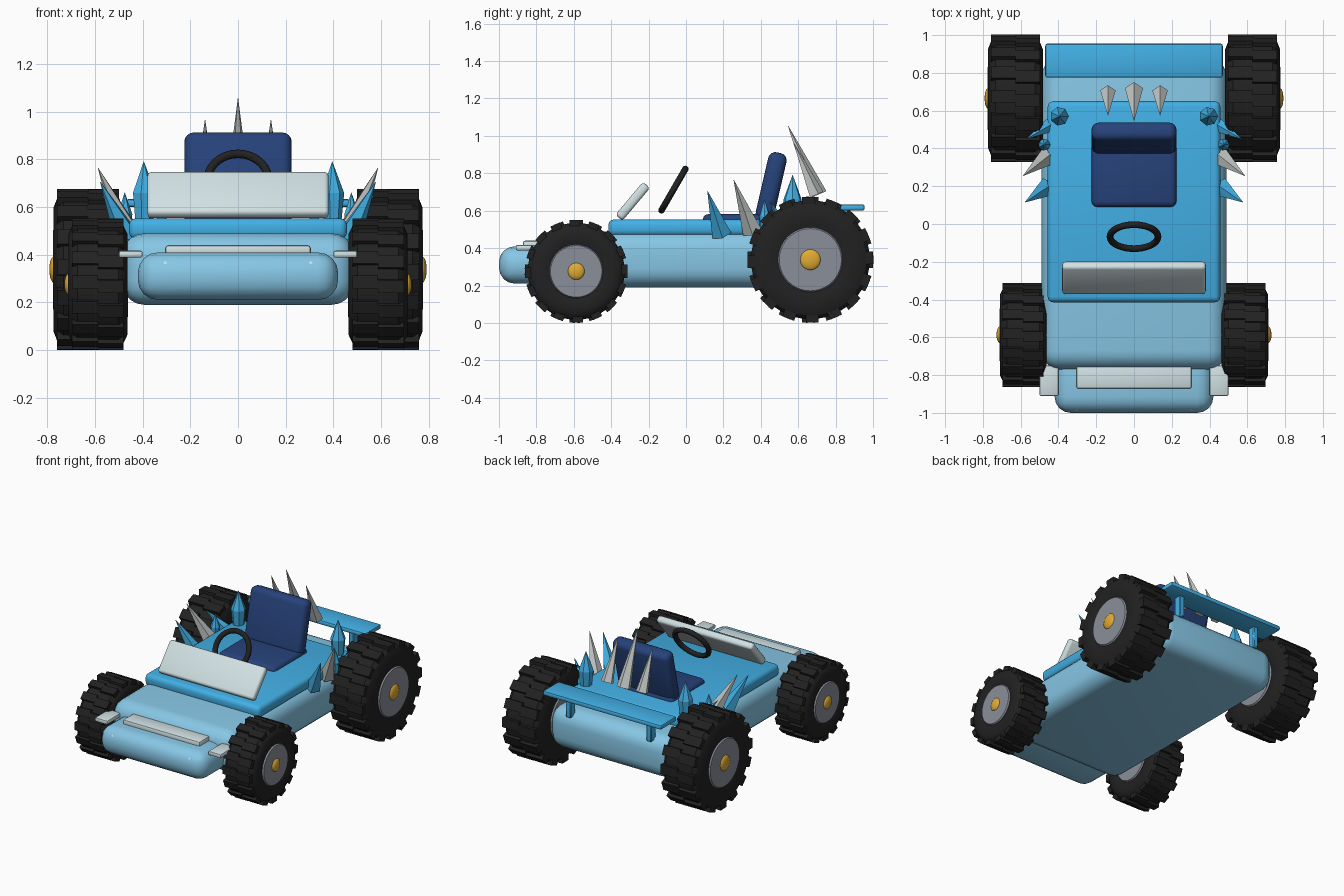
import bpy, bmesh, math
from mathutils import Vector, Matrix

if "Cube" in bpy.data.objects:
    bpy.data.objects.remove(bpy.data.objects["Cube"])


def material(name, srgb):
    m = bpy.data.materials.new(name)
    lin = [c / 12.92 if c <= 0.04045 else ((c + 0.055) / 1.055) ** 2.4 for c in srgb]
    m.diffuse_color = (*lin, 1)
    m.use_nodes = True
    m.node_tree.nodes["Principled BSDF"].inputs["Base Color"].default_value = m.diffuse_color
    return m


PALE = material("pale blue", (0.53, 0.78, 0.90))
BLUE = material("bright blue", (0.26, 0.69, 0.90))
NAVY = material("navy", (0.15, 0.26, 0.48))
SILVER = material("pale silver", (0.82, 0.88, 0.89))
SPIKE = material("spike grey", (0.76, 0.78, 0.77))
TYRE = material("tyre black", (0.13, 0.13, 0.13))
HUB = material("hub grey", (0.54, 0.56, 0.60))
GOLD = material("gold", (0.88, 0.67, 0.20))


def finish(name, bm, mat, smooth=40):
    bmesh.ops.recalc_face_normals(bm, faces=bm.faces)
    me = bpy.data.meshes.new(name)
    bm.to_mesh(me)
    bm.free()
    me.materials.append(mat)
    if smooth:
        me.shade_smooth()
        me.set_sharp_from_angle(angle=math.radians(smooth))
    ob = bpy.data.objects.new(name, me)
    bpy.context.collection.objects.link(ob)
    return ob


def box(name, lo, hi, mat, bevel=0.01, seg=3, tilt=0):
    """Rounded box between two corners, tilted about x around its centre."""
    lo, hi = Vector(lo), Vector(hi)
    bm = bmesh.new()
    bmesh.ops.create_cube(bm, size=1, matrix=Matrix.Diagonal((*(hi - lo), 1)))
    bmesh.ops.bevel(bm, geom=bm.edges[:], offset=bevel, segments=seg,
                    profile=0.5, affect='EDGES')
    bm.transform(Matrix.Translation((lo + hi) / 2) @ Matrix.Rotation(math.radians(tilt), 4, 'X'))
    return finish(name, bm, mat)


def lathe(bm, profile, n, axis='X'):
    """Revolve (along, radius) points around an axis, closing the loop if open."""
    def pt(a, r, t):
        u, v = r * math.cos(t), r * math.sin(t)
        return (a, u, v) if axis == 'X' else (u, v, a)
    rings = [[bm.verts.new(pt(a, r, 2 * math.pi * k / n)) for k in range(n)] for a, r in profile]
    for p, q in zip(rings, rings[1:]):
        for k in range(n):
            bm.faces.new((p[k], p[(k + 1) % n], q[(k + 1) % n], q[k]))
    bm.faces.new(rings[0])
    bm.faces.new(rings[-1])


def spike(name, base, tip, r, mat, sides=5):
    base, tip = Vector(base), Vector(tip)
    d = tip - base
    bm = bmesh.new()
    bmesh.ops.create_cone(bm, cap_ends=True, segments=sides, radius1=r, radius2=0.001,
                          depth=d.length)
    bm.transform(Matrix.Translation((base + tip) / 2) @ d.to_track_quat('Z', 'Y').to_matrix().to_4x4())
    return finish(name, bm, mat, 0)


def crystal(name, x, y, z0, z1, r):
    h = z1 - z0
    bm = bmesh.new()
    lathe(bm, [(z0, r * .7), (z0 + h * .55, r), (z1, 0.001)], 7, 'Z')
    bm.transform(Matrix.Translation((x, y, 0)))
    return finish(name, bm, BLUE, 0)


def ball(name, loc, size, mat):
    bm = bmesh.new()
    bmesh.ops.create_uvsphere(bm, u_segments=20, v_segments=12, radius=1)
    bm.transform(Matrix.Translation(loc) @ Matrix.Diagonal((*size, 1)))
    return finish(name, bm, mat)


def wheel(name, s, x, y, R, w, hub_r, cap_r):
    """Tyre with tread blocks, hub disc and gold cap; w is half the tread width."""
    at = Matrix.Translation((s * x, y, R))
    rt = R * 0.94
    W = w + 0.015
    half = [(W - .01, hub_r * .95), (W, hub_r * 1.1), (W, rt * .82), (w, rt * .94), (w * .8, rt)]
    bm = bmesh.new()
    lathe(bm, [(-a, r) for a, r in half] + [(a, r) for a, r in reversed(half)], 48)
    bm.transform(at)
    finish(name + "_tyre", bm, TYRE, 30)
    # two staggered rows of tread blocks
    bm = bmesh.new()
    n = 16
    for k in range(n):
        for side in (-1, 1):
            t = 2 * math.pi * (k + 0.08 * side) / n
            rot = Matrix.Rotation(t, 4, 'X')
            size = Matrix.Diagonal((w, R * 0.2, R * 0.12, 1))
            bmesh.ops.create_cube(bm, size=1, matrix=rot @ Matrix.Translation(
                (side * w / 2, 0, R * 0.935)) @ size)
    bm.transform(at)
    finish(name + "_tread", bm, TYRE, 0)
    bm = bmesh.new()
    lathe(bm, [(-W - .002, hub_r * .95), (-W + .01, hub_r), (W - .01, hub_r), (W + .002, hub_r * .95)], 40)
    bm.transform(at)
    finish(name + "_hub", bm, HUB, 30)
    ball(name + "_cap", (s * (x + W - .002), y, R), (0.02, cap_r, cap_r), GOLD)


# body shell, nose and cockpit deck
box("body", (-.49, -.77, .19), (.49, .88, .49), PALE, .10, 5)
box("nose", (-.42, -1.0, .21), (.42, -.66, .41), PALE, .085, 4)
box("deck", (-.457, -.415, .465), (.457, .65, .553), BLUE, .03, 3)

# windscreen, seat and steering wheel
box("windscreen", (-.38, -.31, .535), (.38, -.26, .765), SILVER, .018, 3, -40)
box("seat_cushion", (-.225, .09, .50), (.225, .48, .582), NAVY, .03, 3)
box("seat_back", (-.225, .405, .54), (.225, .505, .915), NAVY, .04, 4, -13)
bpy.ops.mesh.primitive_torus_add(major_radius=.127, minor_radius=.018, major_segments=36,
                                 minor_segments=10, location=(0, -.067, .713),
                                 rotation=(math.radians(60), 0, 0))
ring = bpy.context.object
ring.name = "steering_wheel"
ring.data.materials.append(TYRE)
ring.data.shade_smooth()

# nose trim
box("grille_bar", (-.305, -.872, .395), (.305, -.75, .44), SILVER, .012, 2)
# spoiler at the rear
box("spoiler", (-.47, .775, .60), (.47, .955, .634), BLUE, .012, 2)

# three rear spikes
for x, tip in ((-.138, (.575, .965)), (0, (.545, 1.055)), (.138, (.575, .965))):
    spike("rear_spike", (x, .705 if x == 0 else .695, .685), (x, *tip),
          .05 if x == 0 else .043, SPIKE)

# mirrored parts
for s, side in ((-1, "left"), (1, "right")):
    wheel(side + "_front_wheel", s, .587, -.587, .276, .108, .145, .046)
    wheel(side + "_rear_wheel", s, .628, .665, .338, .130, .175, .056)
    ball(side + "_headlight", (s * .305, -.955, .345), (.046, .04, .04), SILVER)
    x0, x1 = sorted((s * .40, s * .50))
    box(side + "_nose_fin", (x0, -.91, .388), (x1, -.75, .417), SILVER, .008, 2)
    x0, x1 = sorted((s * .30, s * .34))
    box(side + "_spoiler_post", (x0, .825, .45), (x1, .88, .61), BLUE, .006, 1)
    crystal(side + "_large_crystal", s * .395, .57, .50, .79, .05)
    crystal(side + "_small_crystal", s * .475, .42, .46, .66, .032)
    spike(side + "_silver_spike", (s * .46, .355, .49), (s * .587, .255, .765), .055, SPIKE)
    spike(side + "_blue_spike", (s * .465, .19, .475), (s * .577, .115, .705), .055, BLUE)
    spike(side + "_short_spike", (s * .45, .52, .51), (s * .57, .45, .65), .04, BLUE)
